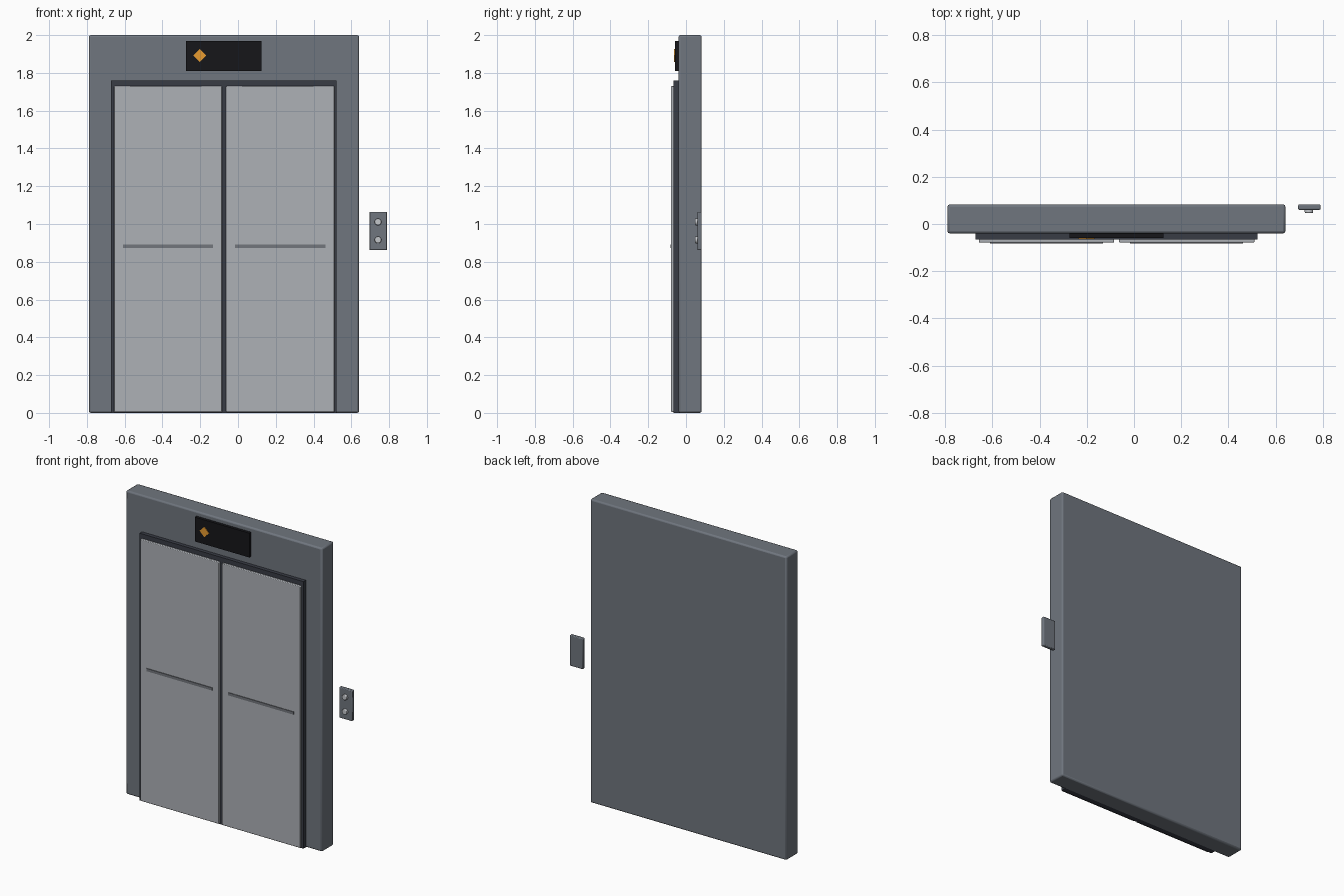
import bpy
import math

if "Cube" in bpy.data.objects:
    bpy.data.objects.remove(bpy.data.objects["Cube"])


def material(name, rgb):
    m = bpy.data.materials.new(name)
    m.diffuse_color = (*rgb, 1)
    m.use_nodes = True
    m.node_tree.nodes["Principled BSDF"].inputs["Base Color"].default_value = m.diffuse_color
    return m


FRAME = material("slate_grey", (0.16, 0.18, 0.21))
RECESS = material("dark_slate", (0.04, 0.045, 0.06))
STEEL = material("brushed_steel", (0.42, 0.44, 0.47))
TRIM = material("mid_grey", (0.17, 0.18, 0.20))
BLACK = material("display_black", (0.008, 0.008, 0.01))
AMBER = material("amber", (0.80, 0.33, 0.03))
BUTTON = material("button_silver", (0.55, 0.57, 0.60))


def finish(ob, name, mat, bevel, segments):
    ob.name = name
    ob.data.materials.append(mat)
    bpy.ops.object.transform_apply(location=False, rotation=True, scale=True)
    if bevel:
        mod = ob.modifiers.new("rounded_edges", "BEVEL")
        mod.width = bevel
        mod.segments = segments
        mod.limit_method = "ANGLE"
        mod.angle_limit = math.radians(50)
        bpy.ops.object.shade_smooth_by_angle(angle=math.radians(35))
    return ob


def box(name, x, y, z, mat, bevel=0.0, segments=2):
    """Box from (min, max) ranges on each axis."""
    centre = [(a + b) / 2 for a, b in (x, y, z)]
    bpy.ops.mesh.primitive_cube_add(size=1, location=centre)
    ob = bpy.context.object
    ob.scale = [b - a for a, b in (x, y, z)]
    return finish(ob, name, mat, bevel, segments)


def disc(name, x, y, z, radius, sides, mat, bevel=0.0):
    """Cylinder facing the front, spanning the y range."""
    bpy.ops.mesh.primitive_cylinder_add(
        vertices=sides, radius=radius, depth=y[1] - y[0],
        location=(x, (y[0] + y[1]) / 2, z), rotation=(math.pi / 2, 0, 0))
    return finish(bpy.context.object, name, mat, bevel, 3)


# Surround and the dark door recess
box("door_surround", (-0.79, 0.641), (-0.04, 0.083), (0, 2), FRAME, 0.01)
box("door_recess", (-0.672, 0.522), (-0.065, -0.03), (0, 1.76), RECESS)

# Two sliding doors, each with a horizontal trim strip
for side, x0 in (("left", -0.657), ("right", -0.063)):
    box(f"{side}_door", (x0, x0 + 0.573), (-0.079, -0.06), (0.005, 1.73), STEEL, 0.004)
    box(f"{side}_door_strip", (x0 + 0.047, x0 + 0.525), (-0.083, -0.075),
        (0.874, 0.892), TRIM)

# Floor display with a diamond indicator
box("floor_display", (-0.274, 0.124), (-0.059, -0.035), (1.81, 1.97), BLACK)
disc("display_indicator", -0.202, (-0.063, -0.055), 1.892, 0.034, 4, AMBER)

# Call panel beside the surround, with two round buttons
box("call_panel", (0.695, 0.79), (0.06, 0.083), (0.862, 1.064), FRAME, 0.005)
for label, z in (("up", 1.011), ("down", 0.916)):
    disc(f"{label}_button", 0.741, (0.047, 0.065), z, 0.018, 32, BUTTON, 0.004)
